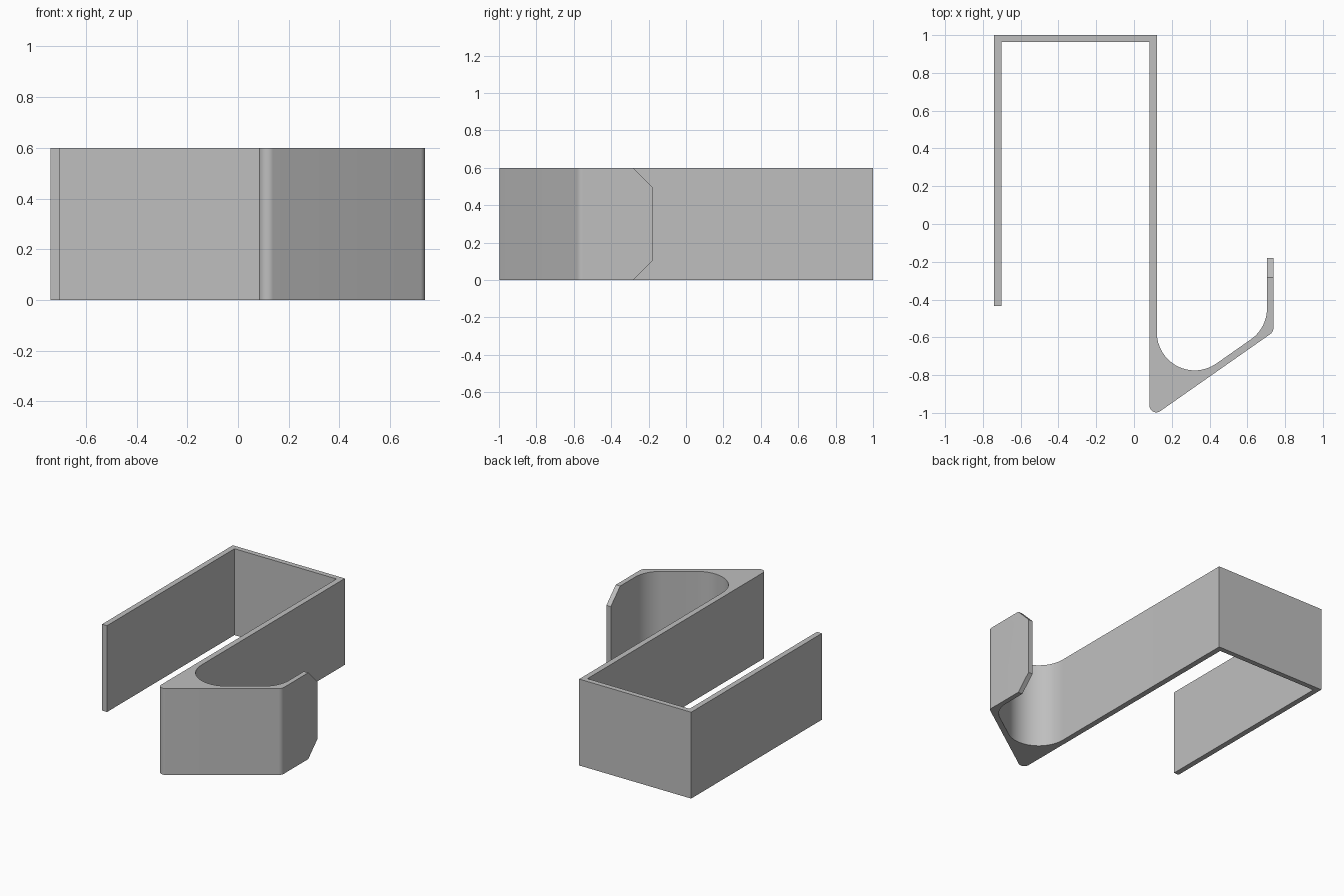
import bpy, bmesh, math
from mathutils import Vector

cube = bpy.data.objects.get("Cube")
if cube:
    bpy.data.objects.remove(cube, do_unlink=True)

HEIGHT = 0.6
TIP_Y = -0.18
SLOPE = 0.7


def sloped(x, y0):
    """Point on a line of the hook's slope that crosses x = 0.4 at y0."""
    return (x, y0 + SLOPE * (x - 0.4))


def fillet(prev, corner, nxt, radius, steps):
    """Arc of the given radius replacing a profile corner."""
    p, c, n = Vector(prev), Vector(corner), Vector(nxt)
    a, b = (p - c).normalized(), (n - c).normalized()
    half = a.angle(b) / 2
    centre = c + (a + b).normalized() * radius / math.sin(half)
    start = c + a * radius / math.tan(half) - centre
    end = c + b * radius / math.tan(half) - centre
    sweep = math.pi - 2 * half
    return [centre + (start * math.sin(sweep * (1 - i / steps))
                      + end * math.sin(sweep * i / steps)) / math.sin(sweep)
            for i in range(steps + 1)]


# Plan profile: corner point, fillet radius
corners = [
    ((-0.74, 1.0), 0), ((-0.74, -0.435), 0), ((-0.702, -0.435), 0),
    ((-0.702, 0.964), 0), ((0.082, 0.964), 0),
    (sloped(0.082, -0.808), 0.036),
    (sloped(0.738, -0.808), 0.04),
    ((0.738, TIP_Y), 0), ((0.704, TIP_Y), 0),
    (sloped(0.704, -0.764), 0.2),
    (sloped(0.121, -0.764), 0.2),
    ((0.121, 1.0), 0),
]
outline = []
for i, (point, radius) in enumerate(corners):
    if radius:
        outline += fillet(corners[i - 1][0], point,
                          corners[(i + 1) % len(corners)][0], radius, 16)
    else:
        outline.append(Vector(point))

# Extrude the profile upwards
bm = bmesh.new()
base = bm.faces.new([bm.verts.new((p.x, p.y, 0)) for p in outline])
top = bmesh.ops.extrude_face_region(bm, geom=[base])
bmesh.ops.translate(bm, vec=(0, 0, HEIGHT),
                    verts=[v for v in top["geom"] if isinstance(v, bmesh.types.BMVert)])

# Chamfer the upper and lower corners of the hook tip
tip = [e for e in bm.edges
       if all(abs(v.co.y - TIP_Y) < 1e-4 for v in e.verts)
       and abs(e.verts[0].co.z - e.verts[1].co.z) < 1e-4]
bmesh.ops.bevel(bm, geom=tip, offset=0.103, segments=1, affect='EDGES')
bmesh.ops.recalc_face_normals(bm, faces=bm.faces)

mesh = bpy.data.meshes.new("hook_bracket")
bm.to_mesh(mesh)
bm.free()
hook = bpy.data.objects.new("hook_bracket", mesh)
bpy.context.collection.objects.link(hook)

# Plain grey material
grey = bpy.data.materials.new("light_grey")
grey.use_nodes = True
colour = (0.52, 0.52, 0.52, 1)
grey.diffuse_color = colour
grey.node_tree.nodes["Principled BSDF"].inputs["Base Color"].default_value = colour
mesh.materials.append(grey)

bpy.ops.object.select_all(action='DESELECT')
hook.select_set(True)
bpy.context.view_layer.objects.active = hook
bpy.ops.object.shade_smooth_by_angle(angle=math.radians(30))
